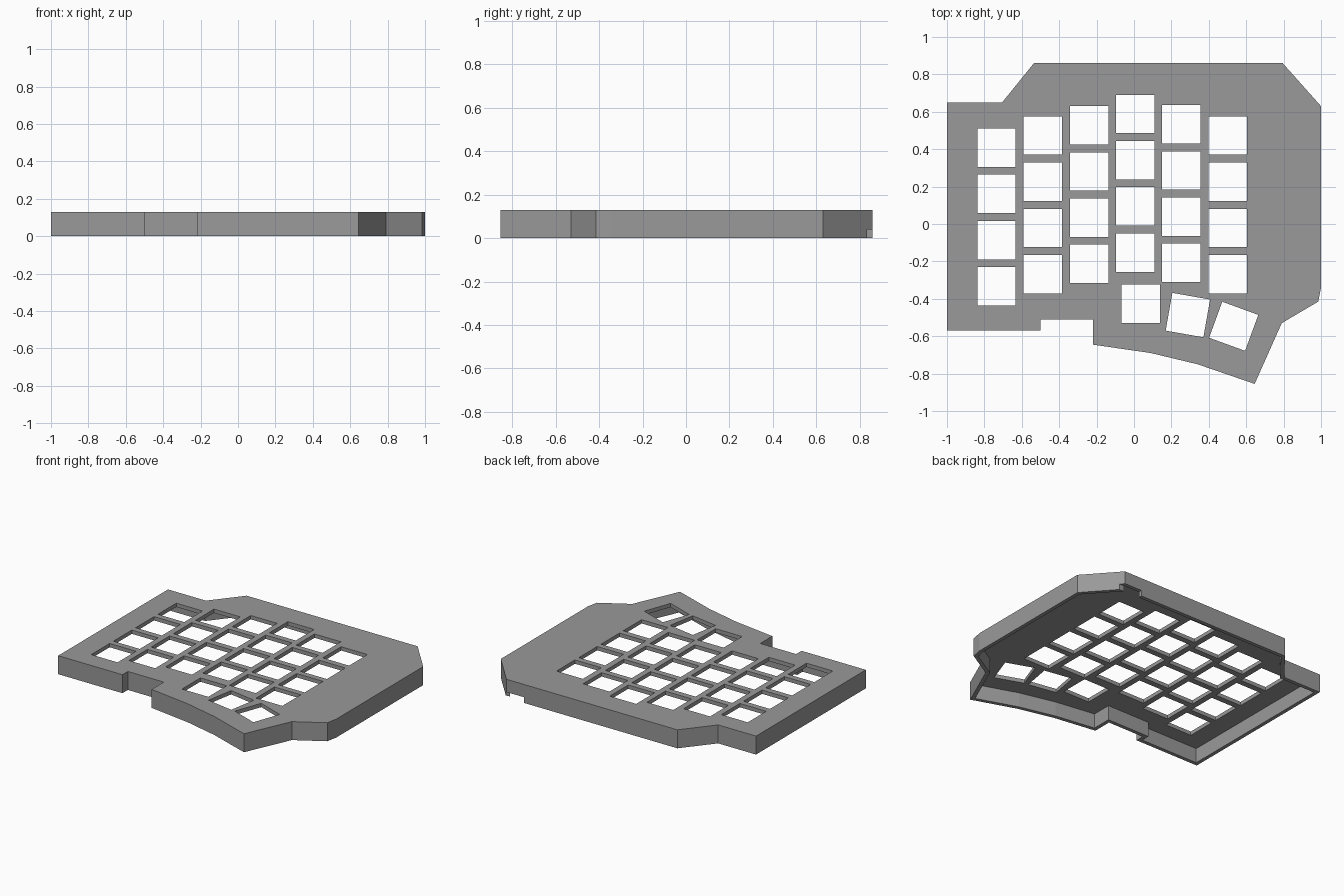
import bpy, bmesh, math
from mathutils import Vector, Matrix

if "Cube" in bpy.data.objects:
    bpy.data.objects.remove(bpy.data.objects["Cube"])

HEIGHT, PLATE, WALL = 0.13, 0.027, 0.026
KEY, PITCH = 0.205, 0.247

# Case outline, clockwise from the back left corner
OUTLINE = [(-1, 0.65), (-0.705, 0.65), (-0.535, 0.86), (0.795, 0.86),
           (1, 0.63), (1, -0.34), (0.985, -0.415), (0.79, -0.53),
           (0.645, -0.855), (0.34, -0.75), (0.09, -0.69), (-0.22, -0.645),
           (-0.22, -0.51), (-0.5, -0.51), (-0.5, -0.57), (-1, -0.57)]

# Key columns (x, centre of back key) and thumb keys (x, y, angle)
COLUMNS = [(-0.735, 0.408), (-0.487, 0.473), (-0.24, 0.528),
           (0.007, 0.588), (0.253, 0.533), (0.502, 0.473)]
THUMBS = [(0.037, -0.427, 0), (0.288, -0.487, -10), (0.533, -0.547, -20)]


def inset(points, d):
    """Move every side of a clockwise outline inward by d."""
    pts = [Vector(p) for p in points]
    result = []
    for i, p in enumerate(pts):
        a = (p - pts[i - 1]).normalized()
        b = (pts[(i + 1) % len(pts)] - p).normalized()
        na, nb = Vector((a.y, -a.x)), Vector((b.y, -b.x))
        result.append(p + (na + nb) * d / (1 + na.dot(nb)))
    return result


def add_prism(bm, points, z0, z1):
    low = [bm.verts.new((p[0], p[1], z0)) for p in points]
    high = [bm.verts.new((p[0], p[1], z1)) for p in points]
    bm.faces.new(low)
    bm.faces.new(high)
    for i in range(len(low)):
        j = (i + 1) % len(low)
        bm.faces.new((low[i], low[j], high[j], high[i]))


def add_box(bm, x, y, z, size, angle=0):
    m = (Matrix.Translation((x, y, z)) @ Matrix.Rotation(math.radians(angle), 4, 'Z')
         @ Matrix.Diagonal((*size, 1)))
    bmesh.ops.create_cube(bm, size=1, matrix=m)


def make_object(name, bm):
    bmesh.ops.recalc_face_normals(bm, faces=bm.faces)
    mesh = bpy.data.meshes.new(name)
    bm.to_mesh(mesh)
    bm.free()
    obj = bpy.data.objects.new(name, mesh)
    bpy.context.collection.objects.link(obj)
    return obj


# Solid body
bm = bmesh.new()
add_prism(bm, OUTLINE, 0, HEIGHT)
case = make_object("keyboard_case", bm)

# Hollow underside
bm = bmesh.new()
add_prism(bm, inset(OUTLINE, WALL), -0.1, HEIGHT - PLATE)
cavity = make_object("cavity_cutter", bm)

# Key openings
bm = bmesh.new()
for x, y in COLUMNS:
    for row in range(4):
        add_box(bm, x, y - row * PITCH, HEIGHT, (KEY, KEY, 0.1))
for x, y, angle in THUMBS:
    add_box(bm, x, y, HEIGHT, (KEY, KEY, 0.1), angle)
keys = make_object("key_cutter", bm)

# Cable notch at the back right corner
bm = bmesh.new()
add_box(bm, 0.76, 0.885, -0.03, (0.2, 0.104, 0.14))
notch = make_object("cable_notch_cutter", bm)

for cutter in (cavity, keys, notch):
    mod = case.modifiers.new(cutter.name, 'BOOLEAN')
    mod.operation, mod.solver, mod.object = 'DIFFERENCE', 'EXACT', cutter

# Apply the cuts and drop the cutters
bpy.context.view_layer.update()
graph = bpy.context.evaluated_depsgraph_get()
cut_mesh = bpy.data.meshes.new_from_object(case.evaluated_get(graph))
case.modifiers.clear()
case.data = cut_mesh
for cutter in (cavity, keys, notch):
    bpy.data.objects.remove(cutter)

# Plain grey case
grey = bpy.data.materials.new("case_grey")
grey.diffuse_color = (0.32, 0.32, 0.32, 1)
grey.use_nodes = True
grey.node_tree.nodes["Principled BSDF"].inputs["Base Color"].default_value = grey.diffuse_color
case.data.materials.clear()
case.data.materials.append(grey)
